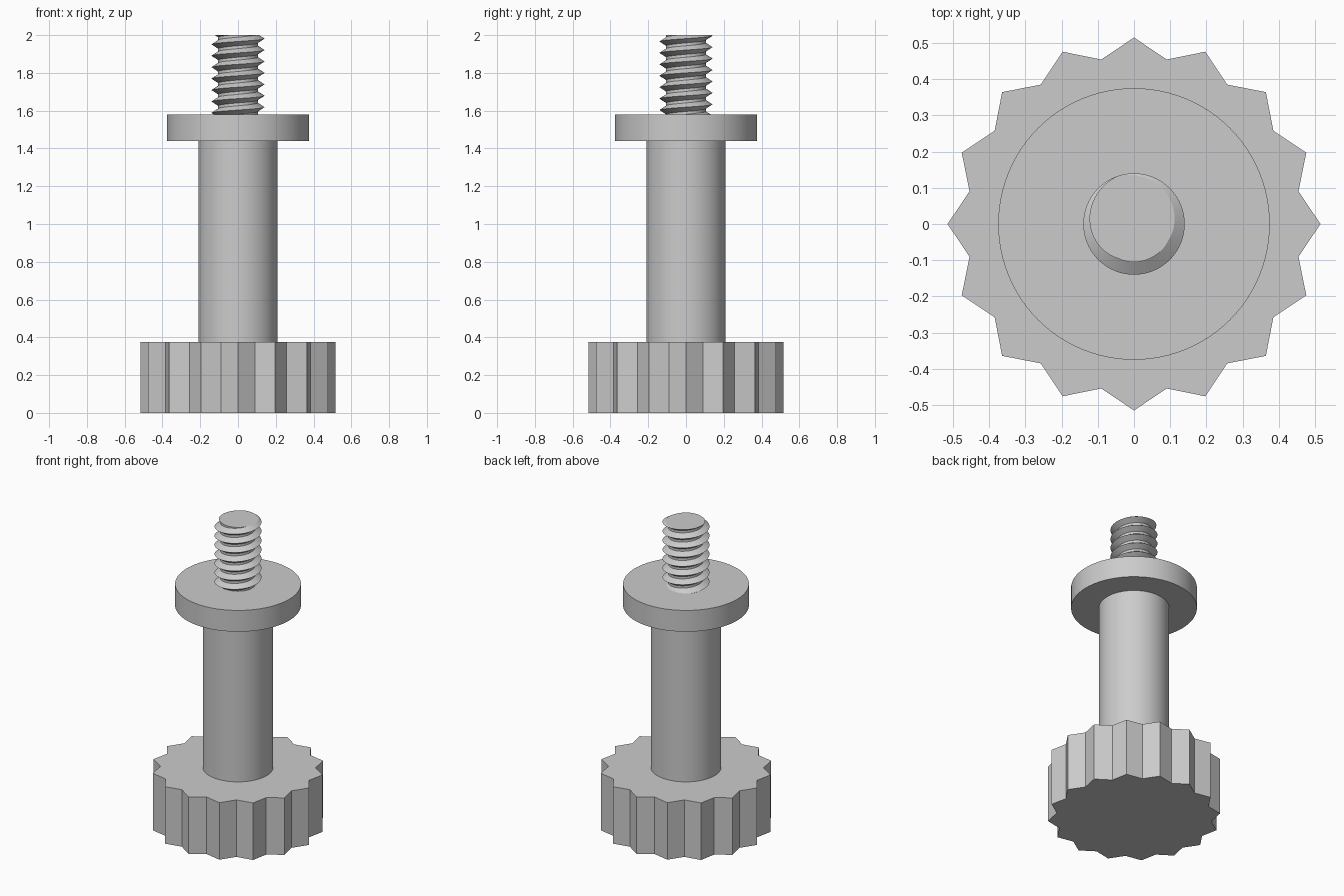
import bpy, bmesh
from math import pi, cos, sin, radians
from mathutils import Vector

cube = bpy.data.objects.get("Cube")
if cube:
    bpy.data.objects.remove(cube, do_unlink=True)

metal = bpy.data.materials.new("grey metal")
metal.use_nodes = True
colour = (0.6, 0.6, 0.6, 1)
metal.diffuse_color = colour
metal.node_tree.nodes["Principled BSDF"].inputs["Base Color"].default_value = colour


def finish(bm, name, smooth=True):
    bmesh.ops.recalc_face_normals(bm, faces=bm.faces)
    mesh = bpy.data.meshes.new(name)
    bm.to_mesh(mesh)
    bm.free()
    mesh.materials.append(metal)
    obj = bpy.data.objects.new(name, mesh)
    bpy.context.collection.objects.link(obj)
    if smooth:
        bpy.ops.object.select_all(action="DESELECT")
        obj.select_set(True)
        bpy.context.view_layer.objects.active = obj
        bpy.ops.object.shade_smooth_by_angle(angle=radians(30))
    return obj


def prism(name, radii, z0, z1, smooth=True):
    """Extrude a closed outline given by one radius per equal angle step."""
    bm = bmesh.new()
    n = len(radii)
    ring = [bm.verts.new((r * cos(2 * pi * i / n), r * sin(2 * pi * i / n), z0))
            for i, r in enumerate(radii)]
    base = bm.faces.new(ring)
    top = bmesh.ops.extrude_face_region(bm, geom=[base], use_keep_orig=True)["geom"]
    bmesh.ops.translate(bm, vec=(0, 0, z1 - z0),
                        verts=[v for v in top if isinstance(v, bmesh.types.BMVert)])
    return finish(bm, name, smooth)


def threaded_rod(name, root, crest, pitch, phase, z0, z1, steps=64):
    """Right-handed V thread swept as a helix, then trimmed flat at both ends."""
    bm = bmesh.new()
    # Each turn: crest, start of root flat, end of root flat
    profile = [(0, crest), (0.375, root), (0.625, root)]
    turns = int((z1 - z0) / pitch) + 4
    levels = [(k + f, r) for k in range(turns) for f, r in profile]
    start = z1 - pitch * (turns - 2)
    columns = []
    for i in range(steps + 1):
        a = 2 * pi * i / steps
        columns.append([bm.verts.new((r * cos(a), r * sin(a),
                                      start + pitch * (t + (a - phase) / (2 * pi))))
                        for t, r in levels])
    for left, right in zip(columns, columns[1:]):
        for j in range(len(levels) - 1):
            bm.faces.new((left[j], right[j], right[j + 1], left[j + 1]))
    bmesh.ops.remove_doubles(bm, verts=bm.verts, dist=1e-5)
    for z, direction in ((z0, -1), (z1, 1)):
        geom = bm.verts[:] + bm.edges[:] + bm.faces[:]
        cut = bmesh.ops.bisect_plane(bm, geom=geom, plane_co=(0, 0, z),
                                     plane_no=Vector((0, 0, direction)),
                                     clear_outer=True)["geom_cut"]
        rim = [e for e in cut if isinstance(e, bmesh.types.BMEdge)]
        bmesh.ops.contextual_create(bm, geom=rim)
    return finish(bm, name)


# Toothed grip, plain shaft, round collar and threaded end
prism("knurled_knob", [0.515, 0.463] * 16, 0, 0.375, smooth=False)
prism("shaft", [0.21] * 64, 0.37, 1.445)
prism("collar", [0.375] * 96, 1.44, 1.58)
threaded_rod("threaded_end", 0.105, 0.14, 0.0605, radians(110), 1.57, 2.0)
